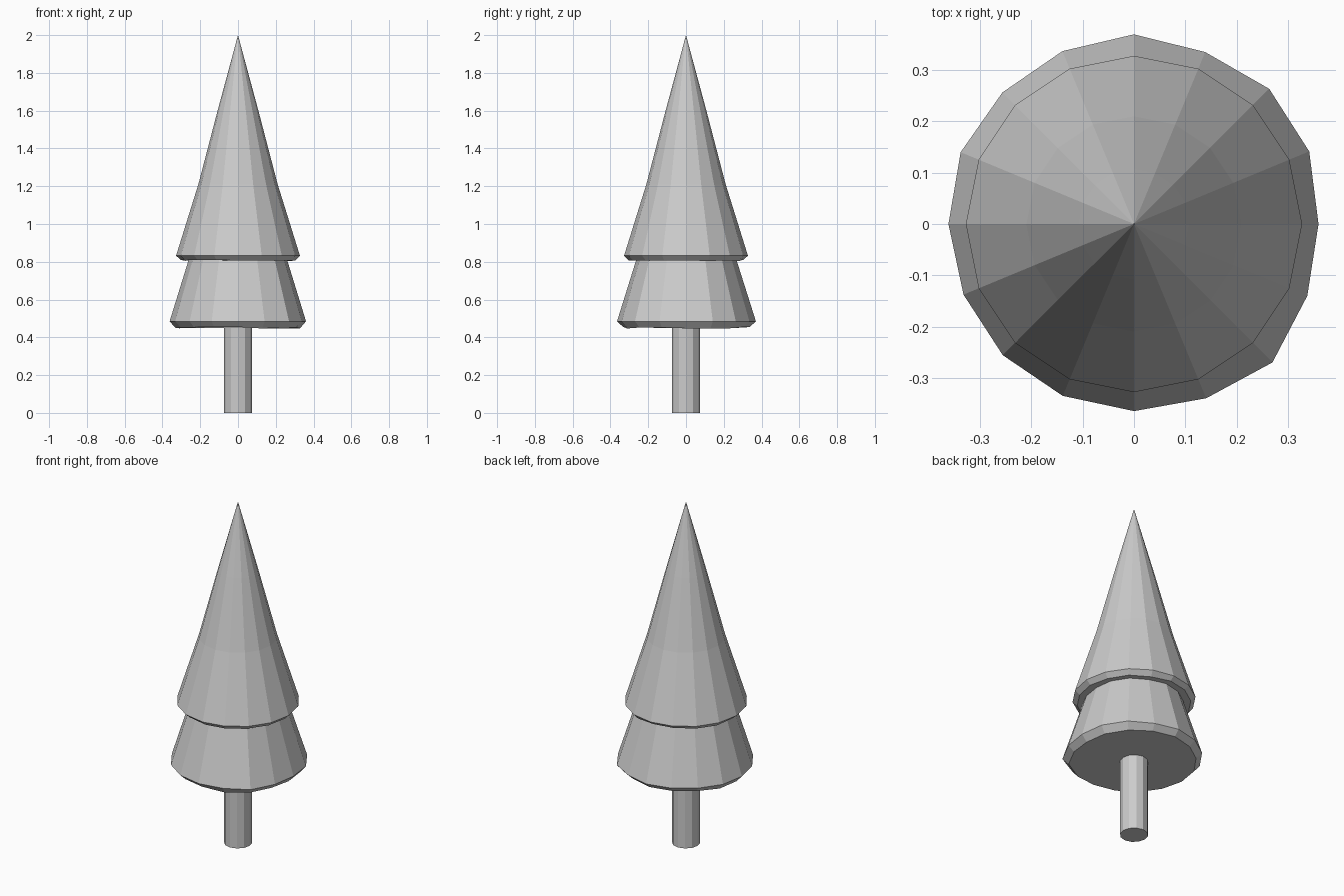
import bpy, bmesh, math, random

if "Cube" in bpy.data.objects:
    bpy.data.objects.remove(bpy.data.objects["Cube"])

random.seed(4)


def lathe(name, profile, sides, scales=None, jitter=0.0):
    """Revolve (radius, z) rings from bottom to top, capping both ends."""
    bm = bmesh.new()
    rings = []
    for i, (r, z) in enumerate(profile):
        if r == 0:
            rings.append([bm.verts.new((0, 0, z))])
            continue
        ring = []
        for k in range(sides):
            a = 2 * math.pi * k / sides
            rk = r * (scales[k] if scales else 1)
            dz = random.uniform(-jitter, jitter) if i == 0 else 0
            ring.append(bm.verts.new((rk * math.cos(a), rk * math.sin(a), z + dz)))
        rings.append(ring)
    for lo, hi in zip(rings, rings[1:]):
        for k in range(sides):
            n = (k + 1) % sides
            if len(hi) == 1:
                bm.faces.new((lo[k], lo[n], hi[0]))
            else:
                bm.faces.new((lo[k], lo[n], hi[n], hi[k]))
    bm.faces.new(rings[0][::-1])
    if len(rings[-1]) > 1:
        bm.faces.new(rings[-1])
    bmesh.ops.recalc_face_normals(bm, faces=bm.faces)
    mesh = bpy.data.meshes.new(name)
    bm.to_mesh(mesh)
    bm.free()
    obj = bpy.data.objects.new(name, mesh)
    bpy.context.collection.objects.link(obj)
    return obj


# Trunk
lathe("trunk", [(0.075, 0), (0.075, 0.46)], 12)

# Lower branches, with a slightly uneven rim
rim = [0.36, 0.37, 0.373, 0.363, 0.37, 0.365, 0.363, 0.366,
       0.362, 0.36, 0.362, 0.363, 0.365, 0.368, 0.382, 0.366]
lathe("lower_branches", [(0.333, 0.451), (0.365, 0.485), (0.262, 0.815)], 16,
      [r / 0.365 for r in rim], 0.005)

# Upper branches rising to the tip
lathe("upper_branches",
      [(0.303, 0.807), (0.328, 0.832), (0.21, 1.21), (0.108, 1.6), (0, 2.0)],
      16, jitter=0.004)
